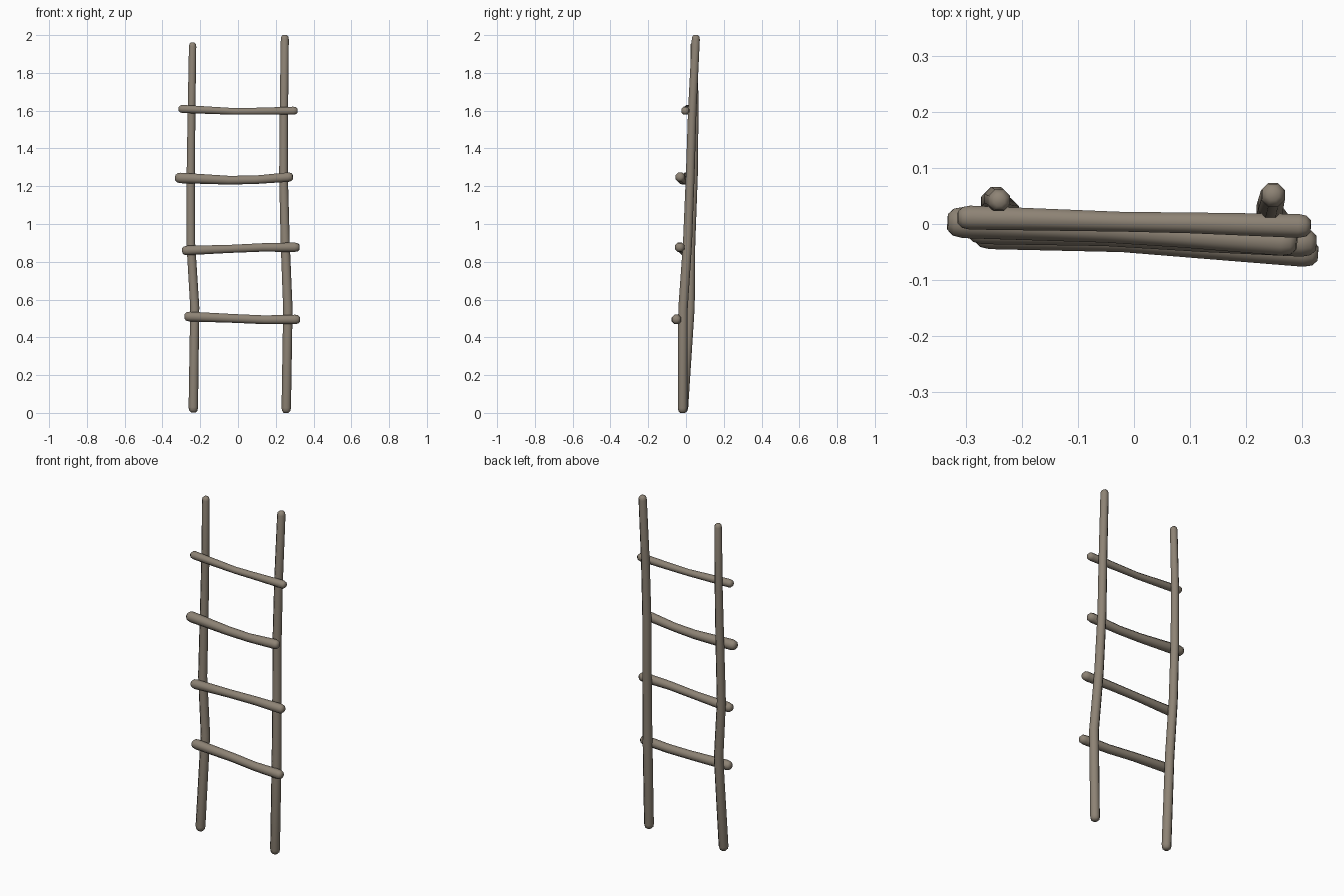
import bpy, bmesh, math
from mathutils import Vector

if "Cube" in bpy.data.objects:
    bpy.data.objects.remove(bpy.data.objects["Cube"])

wood = bpy.data.materials.new("weathered_wood")
wood.diffuse_color = (0.27, 0.228, 0.178, 1)
wood.use_nodes = True
wood.node_tree.nodes["Principled BSDF"].inputs["Base Color"].default_value = wood.diffuse_color
SIDES = 8


def stick(name, pts):
    """Crooked stick through (x, y, z, radius) points with rounded ends."""
    P = [Vector(p[:3]) for p in pts]
    R = [p[3] for p in pts]
    n = len(P)
    d0 = (P[1] - P[0]).normalized()
    d1 = (P[-1] - P[-2]).normalized()
    rings = []
    # rounded start, body, rounded end
    rings.append((P[0], R[0] * 0.5, d0))
    rings.append((P[0] + d0 * R[0] * 0.35, R[0] * 0.87, d0))
    rings.append((P[0] + d0 * R[0] * 0.95, R[0], d0))
    for i in range(1, n - 1):
        rings.append((P[i], R[i], (P[i + 1] - P[i - 1]).normalized()))
    rings.append((P[-1] - d1 * R[-1] * 0.95, R[-1], d1))
    rings.append((P[-1] - d1 * R[-1] * 0.35, R[-1] * 0.87, d1))
    rings.append((P[-1], R[-1] * 0.5, d1))

    bm = bmesh.new()
    loops = []
    for c, r, d in rings:
        u = d.cross(Vector((0, 1, 0))).normalized()
        v = d.cross(u)
        loops.append([bm.verts.new(c + r * (u * math.cos(a) + v * math.sin(a)))
                      for a in (2 * math.pi * (k + 0.5) / SIDES for k in range(SIDES))])
    for a, b in zip(loops, loops[1:]):
        for k in range(SIDES):
            j = (k + 1) % SIDES
            bm.faces.new((a[k], a[j], b[j], b[k]))
    bm.faces.new(loops[0])
    bm.faces.new(loops[-1])
    bmesh.ops.recalc_face_normals(bm, faces=bm.faces)
    me = bpy.data.meshes.new(name)
    bm.to_mesh(me)
    bm.free()
    me.materials.append(wood)
    ob = bpy.data.objects.new(name, me)
    bpy.context.collection.objects.link(ob)
    bpy.context.view_layer.objects.active = ob
    ob.select_set(True)
    bpy.ops.object.shade_smooth_by_angle(angle=math.radians(50))
    ob.select_set(False)


# uprights
stick("left_upright", [
    (-0.237, -0.015, 0.003, 0.027), (-0.229, 0.022, 0.56, 0.026),
    (-0.250, 0.026, 0.90, 0.025), (-0.250, 0.040, 1.25, 0.024),
    (-0.246, 0.046, 1.60, 0.022), (-0.240, 0.042, 1.96, 0.021)])
stick("right_upright", [
    (0.255, -0.018, 0.0, 0.027), (0.264, -0.016, 0.55, 0.027),
    (0.250, 0.008, 0.90, 0.026), (0.241, 0.022, 1.25, 0.025),
    (0.243, 0.033, 1.60, 0.024), (0.248, 0.053, 2.0, 0.023)])

# rungs tied across the front
stick("rung_1", [
    (-0.283, -0.018, 0.511, 0.028), (-0.02, -0.027, 0.500, 0.025),
    (0.14, -0.040, 0.493, 0.025), (0.328, -0.053, 0.495, 0.027)])
stick("rung_2", [
    (-0.295, -0.010, 0.859, 0.027), (-0.05, -0.018, 0.868, 0.023),
    (0.13, -0.028, 0.876, 0.024), (0.325, -0.034, 0.877, 0.027)])
stick("rung_3", [
    (-0.332, 0.004, 1.245, 0.030), (-0.05, -0.010, 1.232, 0.025),
    (0.09, -0.020, 1.234, 0.024), (0.290, -0.033, 1.250, 0.027)])
stick("rung_4", [
    (-0.314, 0.012, 1.610, 0.023), (-0.02, 0.004, 1.596, 0.019),
    (0.10, 0.002, 1.597, 0.020), (0.315, -0.004, 1.600, 0.023)])
